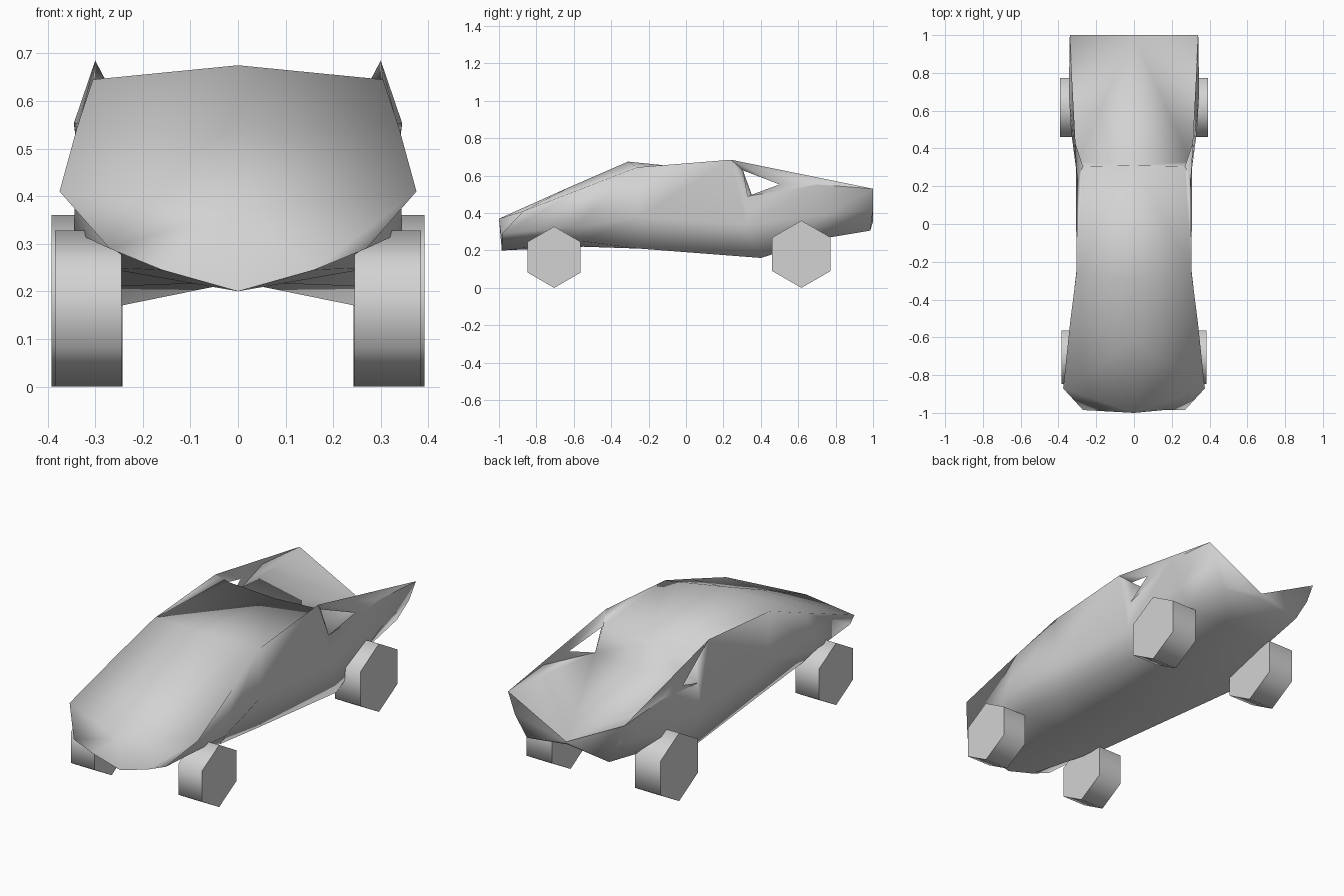
import bpy, bmesh, math

if "Cube" in bpy.data.objects:
    bpy.data.objects.remove(bpy.data.objects["Cube"])

grey = bpy.data.materials.new("plain grey")
grey.use_nodes = True
grey.diffuse_color = (0.65, 0.65, 0.65, 1)
grey.node_tree.nodes["Principled BSDF"].inputs["Base Color"].default_value = (0.65, 0.65, 0.65, 1)


def finish(bm, name, angle):
    """Turn a half bmesh into a grey, smooth-shaded, mirrored object."""
    bmesh.ops.recalc_face_normals(bm, faces=bm.faces[:])
    mesh = bpy.data.meshes.new(name)
    bm.to_mesh(mesh)
    bm.free()
    mesh.materials.append(grey)
    obj = bpy.data.objects.new(name, mesh)
    bpy.context.collection.objects.link(obj)
    bpy.ops.object.select_all(action="DESELECT")
    obj.select_set(True)
    bpy.context.view_layer.objects.active = obj
    bpy.ops.object.shade_smooth_by_angle(angle=math.radians(angle))
    mod = obj.modifiers.new("mirror", "MIRROR")
    mod.use_clip = True
    mod.merge_threshold = 0.002


# Body half: each section runs from floor centre, round the side, to top centre
nose = [(0, -.985, .2), (.16, -.985, .245), (.27, -.985, .29), (.375, -.87, .41), (0, -1, .37)]
hood = [(0, -.55, .22), (.285, -.56, .25), (.345, -.6, .325), (.338, -.52, .545), (0, -.62, .54)]
screen = [(0, -.25, .22), (.275, -.25, .21), (.305, -.25, .38), (.305, -.26, .645), (0, -.31, .675)]
pillar = [(0, .4, .26), (.295, .4, .16), (.307, .32, .34), (.3, .33, .49)]
haunch = [(0, .74, .29), (.25, .74, .265), (.325, .74, .39), (.345, .7, .553)]
tail = [(0, .985, .335), (.24, .985, .306), (.3, 1, .42), (.34, 1, .53), (0, 1, .355)]

bm = bmesh.new()
rows = [[bm.verts.new(p) for p in row] for row in (nose, hood, screen, pillar, haunch, tail)]
for a, b in zip(rows, rows[1:]):
    for i in range(min(len(a), len(b)) - 1):
        if not (b is rows[3] and i == 2):
            bm.faces.new((a[i], a[i + 1], b[i + 1], b[i]))
bm.faces.new(rows[0])
bm.faces.new(rows[5])

# Roof, cabin side and pillar
corner, crown, lip, sweep, well = [bm.verts.new(p) for p in (
    (.3, .24, .685), (0, .31, .612), (.27, .305, .628), (.334, .5, .553), (0, .36, .475))]
edge, centre = rows[2][3:]
side, belt = rows[3][2:]
hip = rows[4][3]
tip, notch = rows[5][3:]
for face in ((edge, corner, lip), (edge, lip, crown, centre),
             (rows[2][2], edge, corner, side), (side, corner, belt), (corner, lip, belt)):
    bm.faces.new(face)

# Buttress strip over the side opening
for face in ((lip, sweep, corner), (corner, sweep, hip), (corner, hip, tip),
             (belt, sweep, hip)):
    bm.faces.new(face)

# Steep rear window and the low deck running to the tail notch
for face in ((crown, lip, belt, well), (well, belt, notch), (belt, tip, notch),
             (belt, hip, tip)):
    bm.faces.new(face)
finish(bm, "body", 89)


# Six-sided wheels standing on a point
def wheels(name, y, radius, inner, outer):
    bm = bmesh.new()
    bmesh.ops.create_cone(bm, cap_ends=True, segments=6, radius1=radius, radius2=radius,
                          depth=outer - inner)
    for v in bm.verts:
        x, w, z = v.co
        v.co = ((inner + outer) / 2 + z, y + x, radius + w)
    finish(bm, name, 70)


wheels("front_wheels", -.705, .164, .245, .384)
wheels("rear_wheels", .617, .18, .243, .392)
